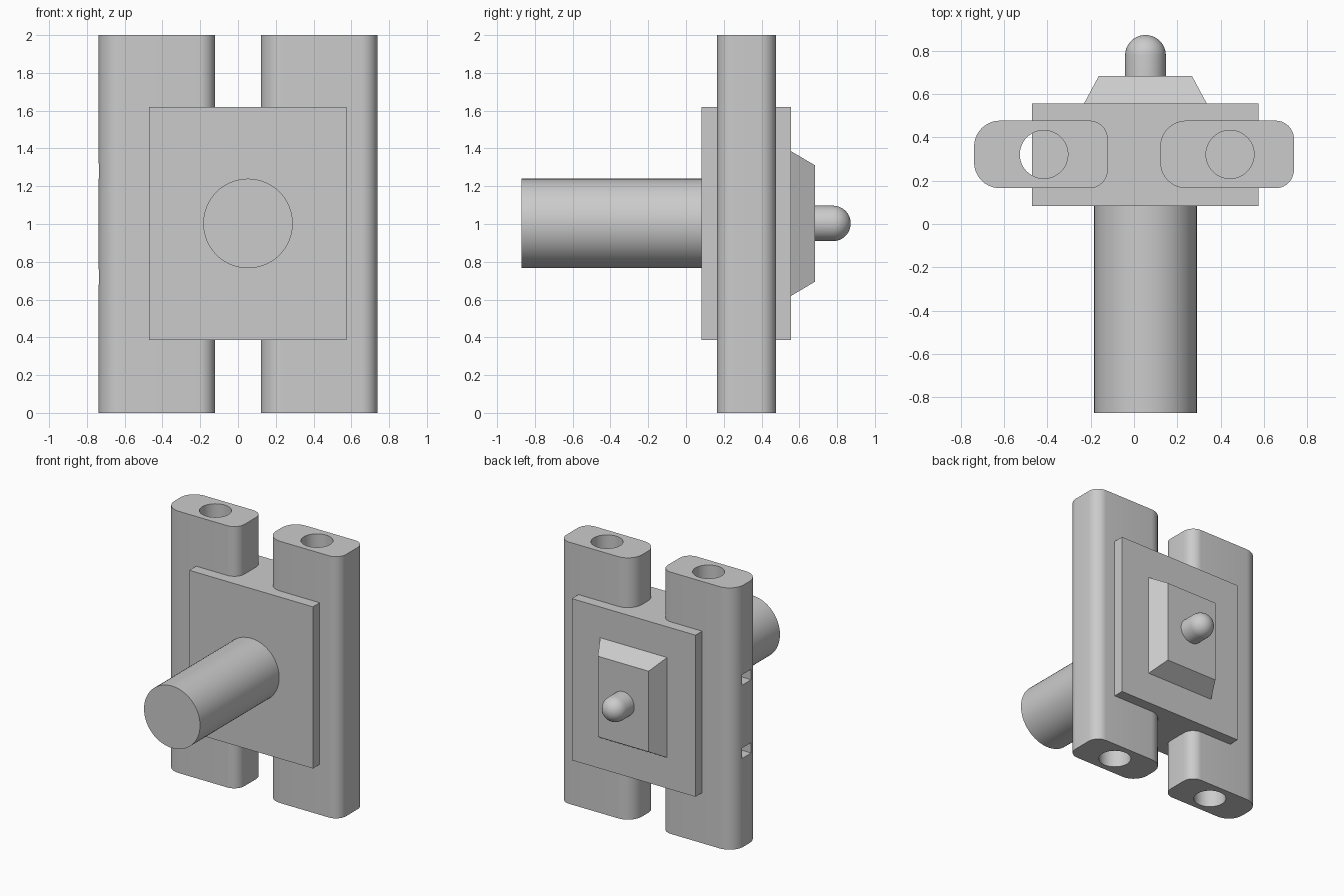
import bpy, bmesh, math
from mathutils import Matrix, Vector

if "Cube" in bpy.data.objects:
    bpy.data.objects.remove(bpy.data.objects["Cube"], do_unlink=True)

grey = bpy.data.materials.new("plain grey")
grey.use_nodes = True
grey.diffuse_color = (0.6, 0.6, 0.6, 1)
grey.node_tree.nodes["Principled BSDF"].inputs["Base Color"].default_value = (0.6, 0.6, 0.6, 1)


def finish(name, bm):
    """Turn a bmesh into a grey object."""
    bmesh.ops.recalc_face_normals(bm, faces=bm.faces)
    mesh = bpy.data.meshes.new(name)
    bm.to_mesh(mesh)
    bm.free()
    mesh.materials.append(grey)
    obj = bpy.data.objects.new(name, mesh)
    bpy.context.collection.objects.link(obj)
    return obj


def smooth(obj):
    bpy.ops.object.select_all(action='DESELECT')
    obj.select_set(True)
    bpy.context.view_layer.objects.active = obj
    bpy.ops.object.shade_smooth_by_angle(angle=math.radians(35))


def box(name, low, high):
    low, high = Vector(low), Vector(high)
    bm = bmesh.new()
    bmesh.ops.create_cube(bm, size=1)
    bmesh.ops.scale(bm, vec=high - low, verts=bm.verts)
    bmesh.ops.translate(bm, vec=(low + high) / 2, verts=bm.verts)
    return finish(name, bm)


def prism(name, outline, depth):
    """Extrude a flat outline straight up."""
    bm = bmesh.new()
    face = bm.faces.new([bm.verts.new((x, y, 0)) for x, y in outline])
    top = bmesh.ops.extrude_face_region(bm, geom=[face])["geom"]
    bmesh.ops.translate(bm, vec=(0, 0, depth),
                        verts=[v for v in top if isinstance(v, bmesh.types.BMVert)])
    return finish(name, bm)


def lathe_y(name, profile, x, z, steps=64):
    """Spin a (radius, y) profile about an axis parallel to y."""
    bm = bmesh.new()
    verts = [bm.verts.new((r, y, 0)) for r, y in profile]
    edges = [bm.edges.new(pair) for pair in zip(verts, verts[1:])]
    bmesh.ops.spin(bm, geom=verts + edges, cent=(0, 0, 0), axis=(0, 1, 0),
                   angle=math.tau, steps=steps)
    bmesh.ops.remove_doubles(bm, verts=bm.verts, dist=0.0005)
    bmesh.ops.translate(bm, vec=(x, 0, z), verts=bm.verts)
    obj = finish(name, bm)
    smooth(obj)
    return obj


def cut(obj, cutters):
    """Subtract the cutters and bake the result."""
    for cutter in cutters:
        cutter.hide_render = True
        mod = obj.modifiers.new("cut", 'BOOLEAN')
        mod.operation, mod.solver, mod.object = 'DIFFERENCE', 'EXACT', cutter
    bpy.context.view_layer.update()
    baked = bpy.data.meshes.new_from_object(
        obj.evaluated_get(bpy.context.evaluated_depsgraph_get()))
    obj.modifiers.clear()
    obj.data = baked
    for cutter in cutters:
        bpy.data.objects.remove(cutter, do_unlink=True)


# Upright rails: rounded bars, wider rounding on the -x side
WIDTH, FRONT, BACK = 0.617, 0.165, 0.477
BIG, SMALL = 0.12, 0.085


def rail(name, x0):
    outline = []
    corners = [(x0 + WIDTH - SMALL, BACK - SMALL, SMALL), (x0 + BIG, BACK - BIG, BIG),
               (x0 + BIG, FRONT + BIG, BIG), (x0 + WIDTH - SMALL, FRONT + SMALL, SMALL)]
    for quarter, (cx, cy, r) in enumerate(corners):
        for i in range(11):
            a = math.pi / 2 * (quarter + i / 10)
            outline.append((cx + r * math.cos(a), cy + r * math.sin(a)))
    bar = prism(name, outline, 2)

    # Long bore and two small side openings leading into it
    bx, by = x0 + 0.322, (FRONT + BACK) / 2
    circle = [(bx + 0.111 * math.cos(math.tau * i / 48), by + 0.111 * math.sin(math.tau * i / 48))
              for i in range(48)]
    bore = prism("bore_cutter", circle, 2.2)
    bore.data.transform(Matrix.Translation((0, 0, -0.1)))
    slots = [box("slot_cutter", (x0 - 0.1, by - 0.055, z - 0.04), (bx, by + 0.055, z + 0.04))
             for z in (0.72, 1.28)]
    cut(bar, [bore] + slots)
    smooth(bar)


rail("right_rail", -0.738)
rail("left_rail", 0.121)

# Central block clamping both rails
box("central_block", (-0.47, 0.083, 0.385), (0.575, 0.557, 1.62))

# Tapered boss on the back of the block
boss = box("tapered_boss", (-0.23, 0.54, 0.62), (0.335, 0.683, 1.385))
for v in boss.data.vertices:
    if v.co.y > 0.6:
        v.co.x = 0.0525 + math.copysign(0.215, v.co.x - 0.0525)
        v.co.z = 1.0025 + math.copysign(0.308, v.co.z - 1.0025)
    else:
        v.co.y = 0.557

# Round shaft at the front
lathe_y("front_shaft", [(0, -0.872), (0.237, -0.872), (0.237, 0.1), (0, 0.1)], 0.053, 1.003)

# Domed pin at the back
R = 0.094
dome = [(R * math.cos(math.pi / 2 * i / 10), 0.872 - R + R * math.sin(math.pi / 2 * i / 10))
        for i in range(11)]
lathe_y("domed_pin", [(0, 0.66), (R, 0.66)] + dome, 0.053, 1.003, 40)
